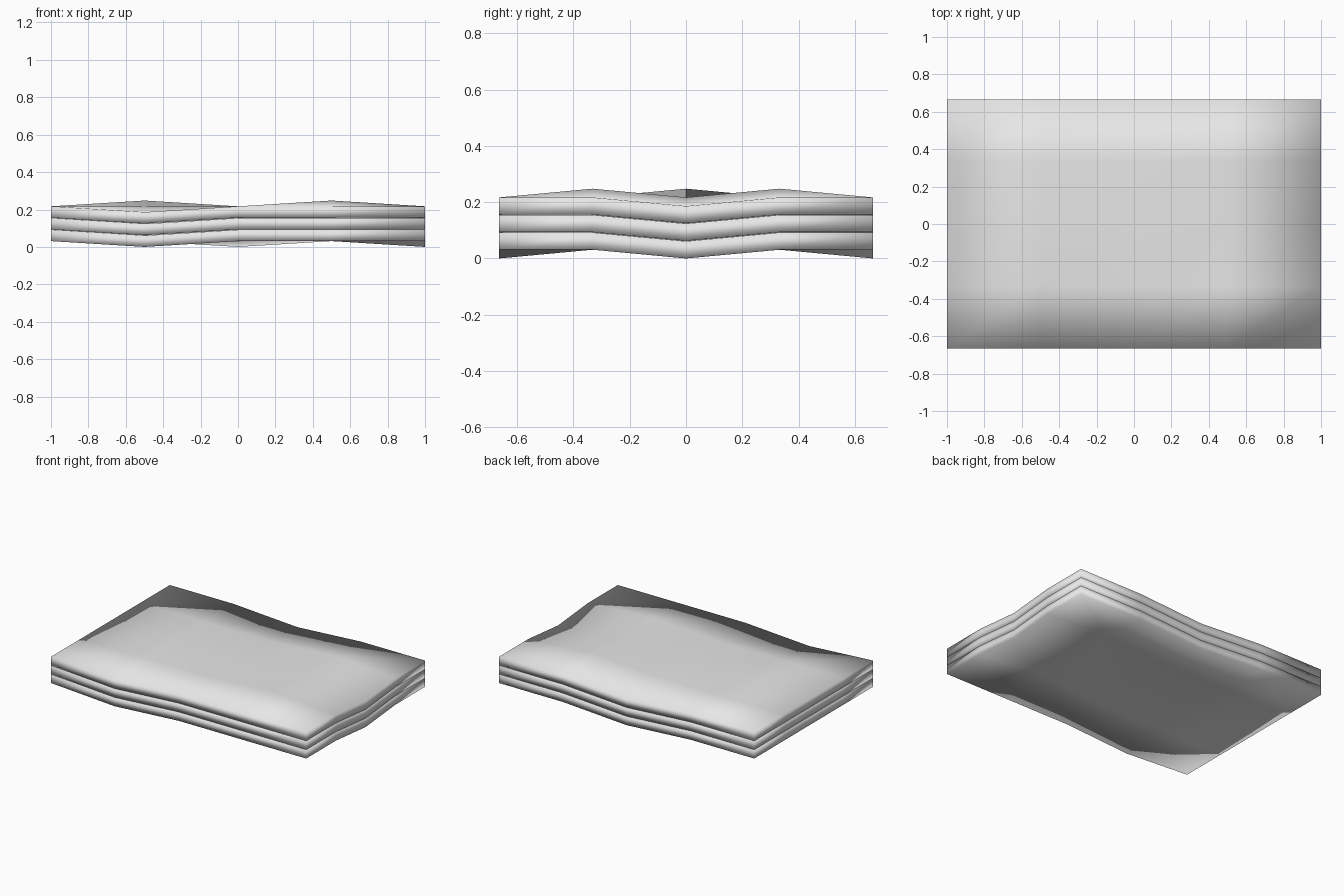
import bpy
import bmesh

cube = bpy.data.objects.get("Cube")
if cube:
    bpy.data.objects.remove(cube, do_unlink=True)

HALF_X, HALF_Y = 1.0, 0.665
THICK, PITCH, WAVE = 0.061, 0.0625, 0.031

# Ripples of a sheet, as (column, row) on a 5 x 5 grid counted from the front -x corner
CRESTS = {(3, 1), (3, 3), (1, 2)}
DIPS = {(1, 0), (2, 4), (4, 2)}

grey = bpy.data.materials.new("plain_grey")
grey.use_nodes = True
grey.diffuse_color = (0.8, 0.8, 0.8, 1)
grey.node_tree.nodes["Principled BSDF"].inputs["Base Color"].default_value = (0.8, 0.8, 0.8, 1)


def ripple(x, y):
    cell = (round((x + 1) * 2), round((y + 1) * 2))
    return WAVE * ((cell in CRESTS) - (cell in DIPS))


def make_sheet(name, base):
    """A thin rippled slab, smooth all over so its rim looks rounded."""
    bm = bmesh.new()
    bmesh.ops.create_grid(bm, x_segments=4, y_segments=4, size=1)
    for v in bm.verts:
        x, y = v.co.x, v.co.y
        v.co = (x * HALF_X, y * HALF_Y, base + ripple(x, y))
    # Thicken upward, keeping the lower face
    result = bmesh.ops.extrude_face_region(bm, geom=bm.faces[:], use_keep_orig=True)
    upper = [g for g in result["geom"] if isinstance(g, bmesh.types.BMVert)]
    bmesh.ops.translate(bm, vec=(0, 0, THICK), verts=upper)
    bmesh.ops.recalc_face_normals(bm, faces=bm.faces[:])
    for f in bm.faces:
        f.smooth = True
    mesh = bpy.data.meshes.new(name)
    bm.to_mesh(mesh)
    bm.free()
    mesh.materials.append(grey)
    obj = bpy.data.objects.new(name, mesh)
    bpy.context.collection.objects.link(obj)


# Three sheets stacked with a hairline gap
for i, name in enumerate(("bottom_sheet", "middle_sheet", "top_sheet")):
    make_sheet(name, WAVE + i * PITCH)
